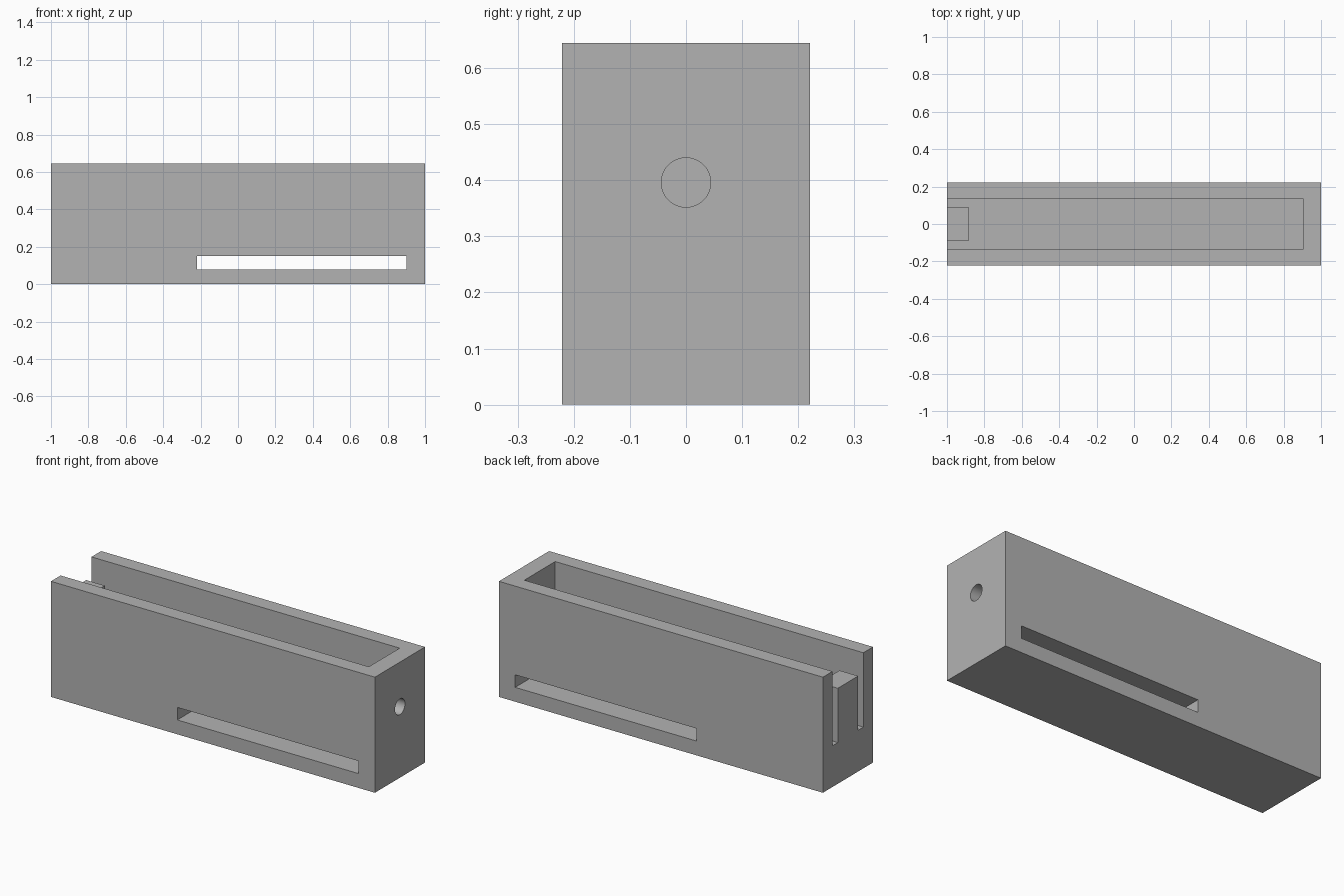
import bpy

cube = bpy.data.objects.get("Cube")
if cube:
    bpy.data.objects.remove(cube, do_unlink=True)

grey = bpy.data.materials.new("plain grey")
grey.use_nodes = True
colour = (0.45, 0.45, 0.45, 1)
grey.diffuse_color = colour
grey.node_tree.nodes["Principled BSDF"].inputs["Base Color"].default_value = colour


def box(name, x, y, z):
    """Box from (min, max) ranges along each axis."""
    ranges = (x, y, z)
    bpy.ops.mesh.primitive_cube_add(size=1, location=[(a + b) / 2 for a, b in ranges])
    ob = bpy.context.object
    ob.name = name
    ob.scale = [b - a for a, b in ranges]
    bpy.ops.object.transform_apply(location=False, rotation=False, scale=True)
    ob.data.materials.append(grey)
    return ob


def cut(target, cutter):
    """Subtract the cutter, then remove it."""
    mod = target.modifiers.new("cut", "BOOLEAN")
    mod.operation = "DIFFERENCE"
    mod.solver = "EXACT"
    mod.object = cutter
    bpy.context.view_layer.objects.active = target
    bpy.ops.object.modifier_apply(modifier=mod.name)
    bpy.data.objects.remove(cutter, do_unlink=True)


# Main block
housing = box("housing", (-1, 1), (-0.221, 0.221), (0, 0.645))

# Channel, open at the top and at one end, around a central post
floor = 0.23
channel = box("channel_cutter", (-1.1, 0.903), (-0.136, 0.136), (floor, 0.8))
post = box("post_cutter", (-1.2, -0.885), (-0.09, 0.09), (floor - 0.1, 0.533))
cut(channel, post)
cut(housing, channel)

# Long slot through both side walls
cut(housing, box("slot_cutter", (-0.22, 0.9), (-0.4, 0.4), (0.08, 0.15)))

# Round hole through the closed end
bpy.ops.mesh.primitive_cylinder_add(vertices=48, radius=0.044, depth=0.3,
                                    location=(0.98, 0, 0.396), rotation=(0, 1.5708, 0))
hole = bpy.context.object
hole.data.materials.append(grey)
cut(housing, hole)

# Flat walls, smooth hole
bpy.ops.object.select_all(action="DESELECT")
housing.select_set(True)
bpy.context.view_layer.objects.active = housing
bpy.ops.object.shade_smooth_by_angle(angle=0.5)
